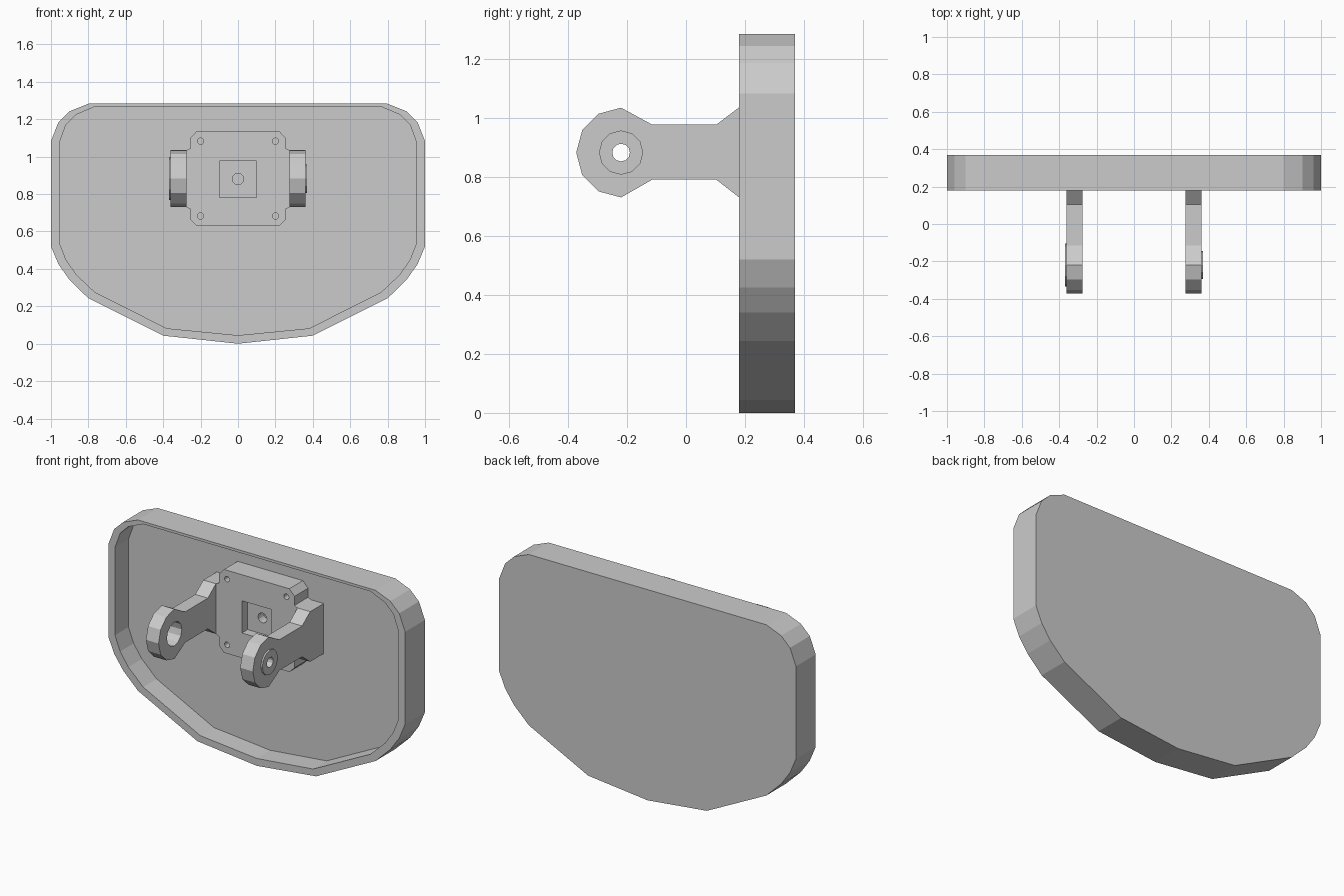
import bpy, bmesh, math
from mathutils import Vector

if "Cube" in bpy.data.objects:
    bpy.data.objects.remove(bpy.data.objects["Cube"])


def finish(name, bm):
    bmesh.ops.recalc_face_normals(bm, faces=bm.faces)
    mesh = bpy.data.meshes.new(name)
    bm.to_mesh(mesh)
    bm.free()
    ob = bpy.data.objects.new(name, mesh)
    bpy.context.collection.objects.link(ob)
    return ob


def loft(name, loops):
    """Skin matching closed loops and cap both ends."""
    bm = bmesh.new()
    rings = [[bm.verts.new(p) for p in loop] for loop in loops]
    n = len(rings[0])
    for a, b in zip(rings, rings[1:]):
        for i in range(n):
            j = (i + 1) % n
            bm.faces.new((a[i], a[j], b[j], b[i]))
    bm.faces.new(rings[0])
    bm.faces.new(rings[-1])
    return finish(name, bm)


def at_y(outline, y):
    return [Vector((x, y, z)) for x, z in outline]


def at_x(outline, x):
    return [Vector((x, y, z)) for y, z in outline]


def mirrored(half):
    return half + [(-x, z) for x, z in reversed(half) if x > 0]


def circle(u, v, r, n=12):
    return [(u + r * math.cos(math.tau * i / n), v + r * math.sin(math.tau * i / n))
            for i in range(n)]


def combine(ob, other, operation):
    """Apply a boolean and discard the helper object."""
    other.hide_render = True
    mod = ob.modifiers.new("bool", 'BOOLEAN')
    mod.operation, mod.object, mod.solver = operation, other, 'EXACT'
    bpy.context.view_layer.objects.active = ob
    bpy.ops.object.modifier_apply(modifier=mod.name)
    bpy.data.objects.remove(other)


FRONT, FLOOR, BACK = 0.18, 0.31, 0.37

# Shallow tray shell, open to the front
outer = mirrored([(0, 0), (0.4, 0.043), (0.8, 0.243), (0.9, 0.34), (0.96, 0.425), (1, 0.52),
                  (1, 1.083), (0.96, 1.185), (0.9, 1.243), (0.8, 1.283)])
inner = mirrored([(0, 0.045), (0.38, 0.082), (0.765, 0.275), (0.865, 0.37), (0.92, 0.45),
                  (0.955, 0.54), (0.955, 1.075), (0.92, 1.17), (0.865, 1.225), (0.765, 1.267)])
loft("shell", [at_y(outer, BACK), at_y(outer, FRONT), at_y(inner, FRONT), at_y(inner, FLOOR)])

# Central mounting block with a square pocket and screw holes
block = mirrored([(0.22, 0.63), (0.255, 0.665), (0.255, 0.72), (0.275, 0.73),
                  (0.275, 1.035), (0.255, 1.045), (0.255, 1.10), (0.22, 1.137)])
mount = loft("mount_block", [at_y(block, FRONT), at_y(block, FLOOR)])
pocket = [(-0.1, 0.782), (0.1, 0.782), (0.1, 0.978), (-0.1, 0.978)]
cuts = [(pocket, 0.235), (circle(0, 0.88, 0.03), 0.29)]
cuts += [(circle(x, z, 0.017), 0.24) for x in (-0.2, 0.2) for z in (0.683, 1.083)]
for outline, depth in cuts:
    combine(mount, loft("cutter", [at_y(outline, 0.1), at_y(outline, depth)]), 'DIFFERENCE')

# Hinge arms: rounded knuckle, straight neck, flared root
PY, PZ = -0.22, 0.882
knuckle = [(PY + 0.152 * math.cos(math.radians(a)), PZ + 0.152 * math.sin(math.radians(a)))
           for a in range(90, 271, 30)]
arm_outline = knuckle + [(-0.115, 0.79), (0.103, 0.79), (FRONT, 0.73), (FLOOR, 0.73),
                         (FLOOR, 1.035), (FRONT, 1.035), (0.103, 0.977), (-0.115, 0.977)]
for name, side, boss_r, hole_r in (("left_arm", -1, 0.115, 0.072), ("right_arm", 1, 0.075, 0.03)):
    arm = loft(name, [at_x(arm_outline, side * 0.275), at_x(arm_outline, side * 0.36)])
    ring, hole = circle(PY, PZ, boss_r), circle(PY, PZ, hole_r)
    combine(arm, loft("boss", [at_x(ring, side * 0.33), at_x(ring, side * 0.37)]), 'UNION')
    combine(arm, loft("cutter", [at_x(hole, side * 0.2), at_x(hole, side * 0.45)]), 'DIFFERENCE')
